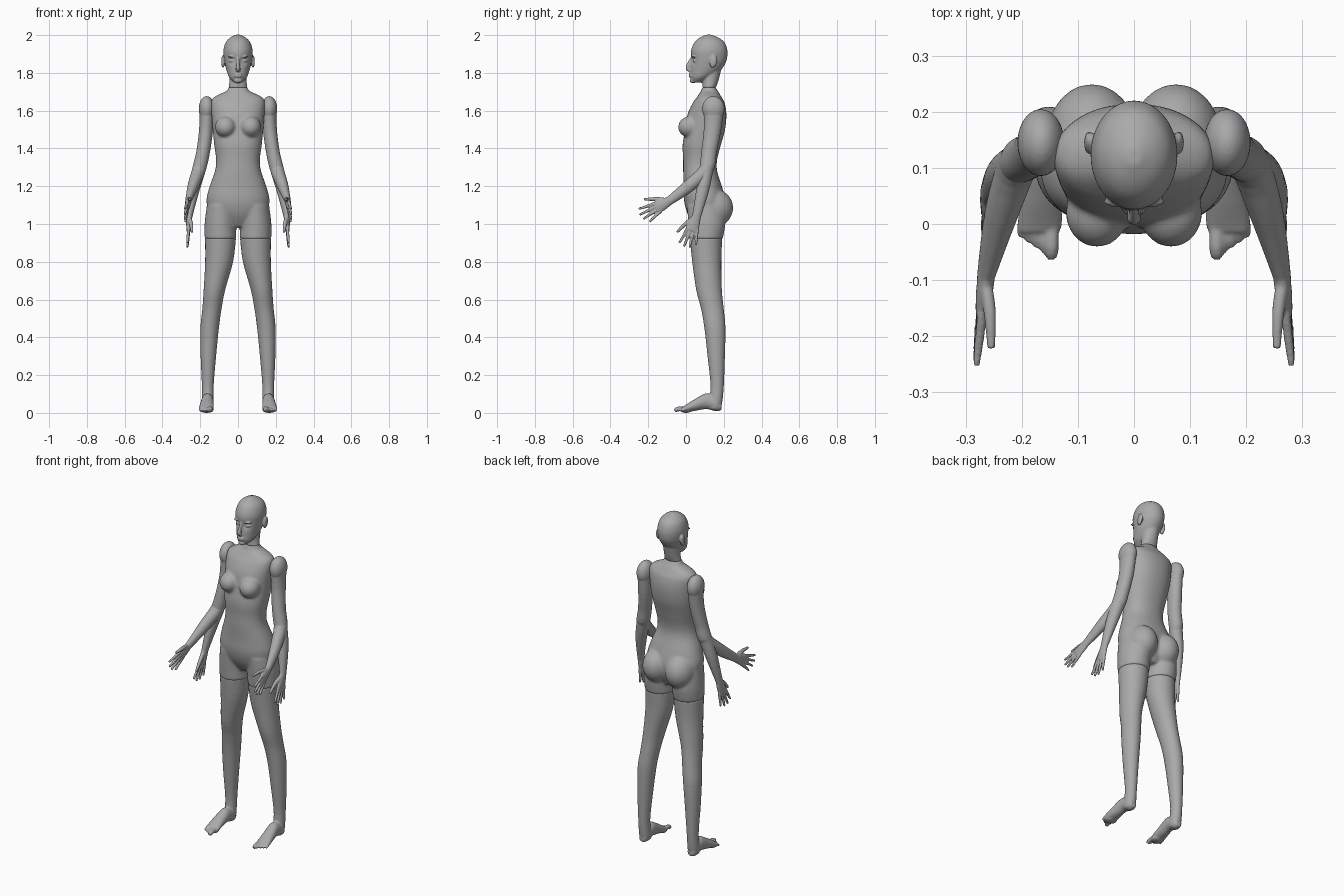
import bpy
import bmesh
import math
from mathutils import Vector, Matrix

cube = bpy.data.objects.get("Cube")
if cube:
    bpy.data.objects.remove(cube, do_unlink=True)

grey = bpy.data.materials.new("mannequin grey")
grey.use_nodes = True
grey.diffuse_color = (0.4, 0.4, 0.4, 1)
grey.node_tree.nodes["Principled BSDF"].inputs["Base Color"].default_value = (0.4, 0.4, 0.4, 1)

Z = Vector((0, 0, 1))


def spline(pts, steps=4):
    """Catmull-Rom interpolation of points with radii."""
    out = []
    for i in range(len(pts) - 1):
        a, b, c, d = (Vector(pts[max(0, min(len(pts) - 1, i + k))]) for k in (-1, 0, 1, 2))
        for s in range(steps):
            t = s / steps
            out.append(0.5 * (2 * b + (c - a) * t + (2 * a - 5 * b + 4 * c - d) * t * t
                              + (3 * b - a - 3 * c + d) * t ** 3))
    return out + [Vector(pts[-1])]


def tube(bm, pts, normal=None, sides=28, power=1.0):
    """Loft elliptical rings (x, y, z, radius across, radius deep) along a path."""
    path = spline(pts)
    rings = []
    for i, p in enumerate(path):
        ahead, behind = path[min(i + 1, len(path) - 1)], path[max(i - 1, 0)]
        t = normal or (Vector(ahead[:3]) - Vector(behind[:3])).normalized()
        across = (Vector((1, 0, 0)) - t * t.x).normalized()
        deep = t.cross(across)
        ring = []
        for k in range(sides):
            a = 2 * math.pi * k / sides
            c, s = math.cos(a), math.sin(a)
            u, v = (math.copysign(abs(w) ** power, w) for w in (c, s))
            ring.append(bm.verts.new(Vector(p[:3]) + across * u * p[3] + deep * v * p[4]))
        rings.append(ring)
    for r, q in zip(rings, rings[1:]):
        for k in range(sides):
            j = (k + 1) % sides
            bm.faces.new((r[k], r[j], q[j], q[k]))
    bm.faces.new(rings[0][::-1])
    bm.faces.new(rings[-1])


def trunk(bm, rows, power=1.0):
    """Stack of level rings given as (height, half width, front y, back y)."""
    tube(bm, [(0, (f + b) / 2, z, w, (b - f) / 2) for z, w, f, b in rows], Z, 40, power)


def ball(bm, centre, radii, tilt=0):
    m = Matrix.Translation(centre) @ Matrix.Rotation(tilt, 4, 'X') @ Matrix.Diagonal((*radii, 1))
    bmesh.ops.create_uvsphere(bm, u_segments=24, v_segments=16, radius=1, matrix=m)


def finish(bm, name, voxel, smooth, mirror=False):
    """Fuse the pieces of a part into one smooth skin."""
    bmesh.ops.recalc_face_normals(bm, faces=bm.faces)
    mesh = bpy.data.meshes.new(name)
    bm.to_mesh(mesh)
    bm.free()
    mesh.materials.append(grey)
    for face in mesh.polygons:
        face.use_smooth = True
    obj = bpy.data.objects.new(name, mesh)
    bpy.context.collection.objects.link(obj)
    skin = obj.modifiers.new("skin", 'REMESH')
    skin.mode, skin.voxel_size, skin.use_smooth_shade = 'VOXEL', voxel, True
    soft = obj.modifiers.new("soften", 'SMOOTH')
    soft.factor, soft.iterations = 0.5, smooth
    if mirror:
        obj.modifiers.new("mirror", 'MIRROR')


# Torso with bust, buttocks and thigh stumps
bm = bmesh.new()
trunk(bm, [(0.985, .05, .05, .17), (1.05, .14, .01, .20), (1.12, .167, -.01, .21),
           (1.20, .15, -.012, .19), (1.28, .122, -.015, .165), (1.34, .116, -.015, .165),
           (1.42, .126, -.018, .185), (1.50, .134, -.005, .207), (1.58, .14, .008, .214),
           (1.64, .143, .035, .205), (1.668, .132, .055, .19), (1.69, .092, .07, .178),
           (1.705, .06, .08, .168), (1.725, .05, .085, .158)], 0.9)
for s in (1, -1):
    ball(bm, (s * .066, .02, 1.515), (.056, .062, .056), 0.25)
    ball(bm, (s * .075, .15, 1.085), (.082, .1, .1))
    tube(bm, [(s * .0925, .107, .92, .084, .088), (s * .093, .11, 1.0, .084, .098),
              (s * .085, .105, 1.1, .08, .1)], Z)
finish(bm, "torso", .007, 8)

# Head, with hollowed eye sockets
bm = bmesh.new()
trunk(bm, [(1.748, .02, .035, .08), (1.775, .046, .023, .13), (1.81, .06, .024, .18),
           (1.85, .07, .026, .208), (1.88, .075, .026, .218), (1.92, .077, .027, .219),
           (1.96, .066, .044, .205), (1.985, .044, .07, .175), (2.002, .012, .105, .135)])
for v in bm.verts:
    for s in (1, -1):
        d = (v.co - Vector((s * .032, .035, 1.866))).length
        v.co.y += .016 * math.exp(-(d / .018) ** 2)
trunk(bm, [(1.722, .05, .087, .158), (1.76, .045, .088, .172), (1.83, .045, .09, .19)])
tube(bm, [(0, .034, 1.885, .006, .006), (0, .018, 1.85, .008, .012),
          (0, .01, 1.824, .013, .012), (0, .024, 1.81, .012, .008)])
for z in (1.792, 1.782):
    ball(bm, (0, .024, z), (.022, .01, .006))
ball(bm, (0, .036, 1.759), (.022, .016, .014))
for s in (1, -1):
    ball(bm, (s * .032, .05, 1.864), (.016, .014, .009))
    ball(bm, (s * .032, .04, 1.886), (.024, .01, .006))
    ball(bm, (s * .08, .145, 1.86), (.009, .02, .034), -.2)
finish(bm, "head", .0045, 3)


# Arms: each side carries a reaching one and a lowered one
def arm(name, forearm, wrist, along, spread):
    bm = bmesh.new()
    wrist, along, spread = Vector(wrist), Vector(along).normalized(), Vector(spread)
    spread = (spread - along * spread.dot(along)).normalized()
    flat = along.cross(spread)
    ball(bm, (.166, .145, 1.61), (.042, .06, .067))
    tube(bm, [(.165, .147, 1.62, .038, .055), (.169, .14, 1.5, .037, .046),
              (.185, .122, 1.38, .036, .041), (.206, .108, 1.29, .036, .037),
              (*forearm, .03, .034), (*wrist, .017, .024), (*(wrist + along * .03), .014, .026)])

    def reach(a, b=0, c=0):
        return wrist + along * a + spread * b + flat * c

    # palm, fingers and thumb
    tube(bm, [(*reach(0), .015, .022), (*reach(.04), .015, .03), (*reach(.085), .011, .033)])
    for k, length in enumerate((.083, .094, .088, .066)):
        b = .025 - k * .017
        tube(bm, [(*reach(.07, b), .009, .009), (*reach(.085 + length * .5, b * 1.35), .008, .008),
                  (*reach(.085 + length, b * 1.75), .006, .006)], sides=12)
    inner = -math.copysign(.012, flat.x)
    tube(bm, [(*reach(.02, .012), .012, .013), (*reach(.06, .043, inner), .011, .011),
              (*reach(.115, .072, inner * 1.7), .007, .007)], sides=12)
    finish(bm, name, .004, 2, True)


arm("reaching_arms", (.236, .02, 1.205), (.262, -.085, 1.125), (.018, -.14, -.08), (0, -.5, .9))
arm("lowered_arms", (.234, .088, 1.18), (.257, .057, 1.045), (.01, -.052, -.16), (0, -1, .3))

# Legs with feet and toes
bm = bmesh.new()
tube(bm, [(.0925, .106, .925, .082, .086), (.1, .11, .8, .074, .077), (.125, .122, .65, .057, .068),
          (.138, .14, .55, .051, .06), (.15, .153, .45, .049, .056), (.157, .16, .3, .041, .046),
          (.16, .165, .14, .031, .035), (.16, .155, .05, .032, .036), (.16, .15, .02, .026, .03)], Z)
tube(bm, [(.16, .188, .035, .018, .02), (.16, .16, .044, .031, .036), (.161, .11, .062, .032, .042),
          (.165, .05, .043, .036, .032), (.168, 0, .023, .04, .02), (.17, -.015, .02, .036, .014)],
     Vector((0, -1, 0)))
for k in range(5):
    x, tip = .147 + k * .0135, -.06 + k * .009
    r = .013 if k == 0 else .0075
    tube(bm, [(x - k * .002, .01, .022, r, r), (x, tip + .02, .021, r, r),
              (x, tip, .011, r * .8, r * .8)], sides=12)
ball(bm, (.165, 0, .013), (.035, .03, .013))
finish(bm, "legs", .0045, 3, True)
